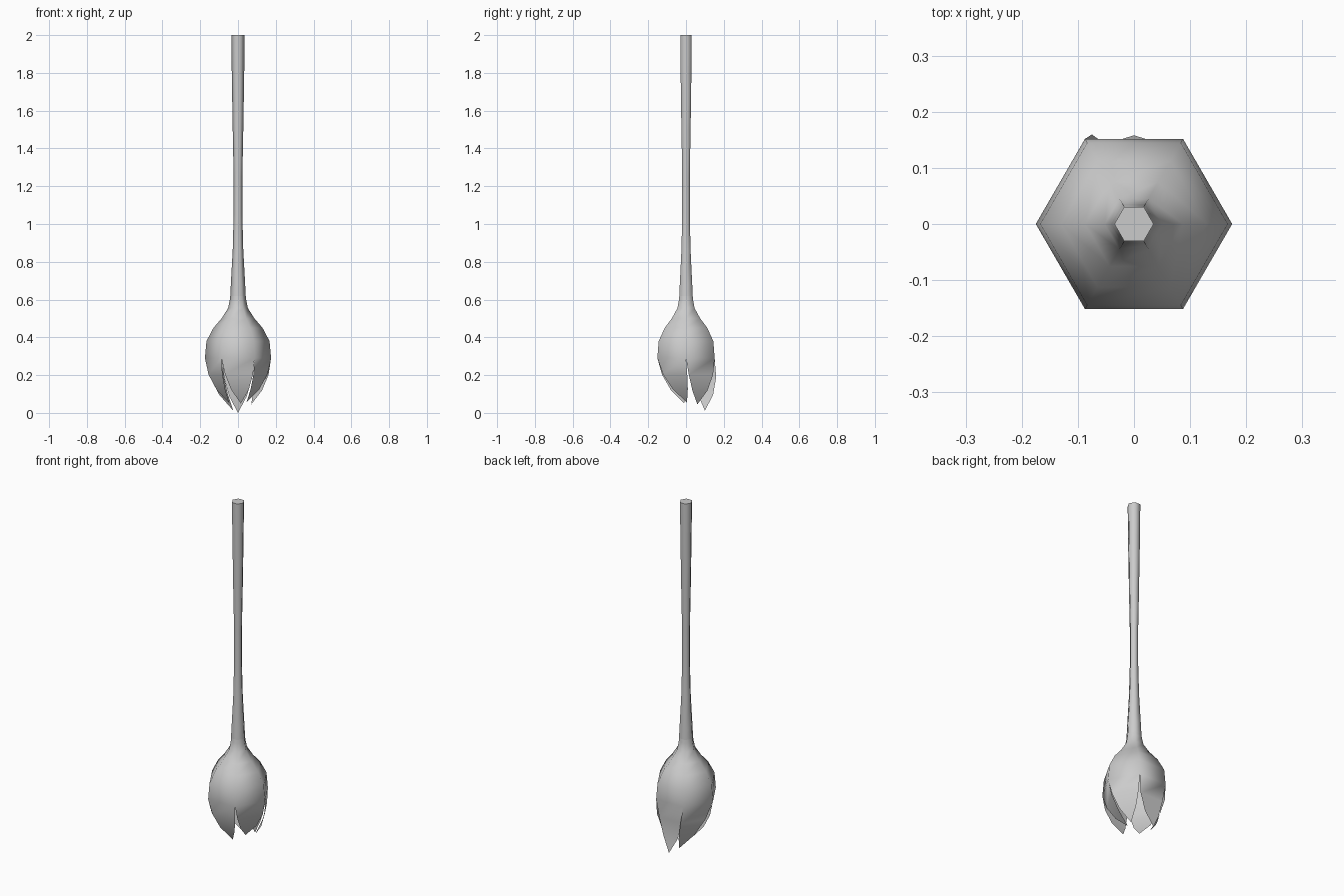
import bpy, bmesh, math
from mathutils import Vector

if "Cube" in bpy.data.objects:
    bpy.data.objects.remove(bpy.data.objects["Cube"])

SIDES = 6


def ring(bm, r, z):
    return [bm.verts.new((r * math.cos(math.tau * i / SIDES),
                          r * math.sin(math.tau * i / SIDES), z)) for i in range(SIDES)]


def loft(bm, profile):
    """Skin six-sided rings from top to bottom; returns all rings."""
    rings = [ring(bm, r, z) for r, z in profile]
    for a, b in zip(rings, rings[1:]):
        for i in range(SIDES):
            j = (i + 1) % SIDES
            bm.faces.new((a[j], a[i], b[i], b[j]))
    return rings


def finish(bm, name):
    me = bpy.data.meshes.new(name)
    bm.to_mesh(me)
    bm.free()
    ob = bpy.data.objects.new(name, me)
    bpy.context.collection.objects.link(ob)
    bpy.ops.object.select_all(action='DESELECT')
    ob.select_set(True)
    bpy.context.view_layer.objects.active = ob
    bpy.ops.object.shade_smooth_by_angle(angle=math.radians(75))
    return ob


# Stem, thinnest at mid height
bm = bmesh.new()
rings = loft(bm, [(0.035, 2.0), (0.033, 1.8), (0.028, 1.5), (0.023, 1.25),
                  (0.023, 1.05), (0.028, 0.86), (0.038, 0.68), (0.041, 0.62)])
bm.faces.new(rings[0])
finish(bm, "stem")

# Hanging flower bulb
bm = bmesh.new()
rings = loft(bm, [(0.039, 0.64), (0.043, 0.60), (0.052, 0.555), (0.087, 0.50),
                  (0.130, 0.45), (0.167, 0.38), (0.175, 0.29)])
rim = rings[-1]

# Petals continue each side of the bulb: tip position and outward bulge
petals = [
    ((0.070, 0.060, 0.045), 0.018),
    ((0.000, 0.158, 0.000), -0.012),
    ((-0.025, 0.100, 0.012), 0.022),
    ((-0.045, -0.010, 0.050), 0.022),
    ((0.015, -0.070, 0.050), 0.018),
    ((0.045, 0.005, 0.055), 0.022),
]
for i, (tip, bulge) in enumerate(petals):
    a, b = rim[i], rim[(i + 1) % SIDES]
    base = (a.co + b.co) / 2
    out = Vector((base.x, base.y, 0)).normalized()
    side = (b.co - a.co).normalized()
    tip = Vector(tip)
    for t, half in ((0.36, 0.074), (0.70, 0.046)):
        c = base.lerp(tip, t) + out * bulge
        na, nb = bm.verts.new(c - side * half), bm.verts.new(c + side * half)
        bm.faces.new((b, a, na, nb))
        a, b = na, nb
    bm.faces.new((b, a, bm.verts.new(tip)))
finish(bm, "flower")
